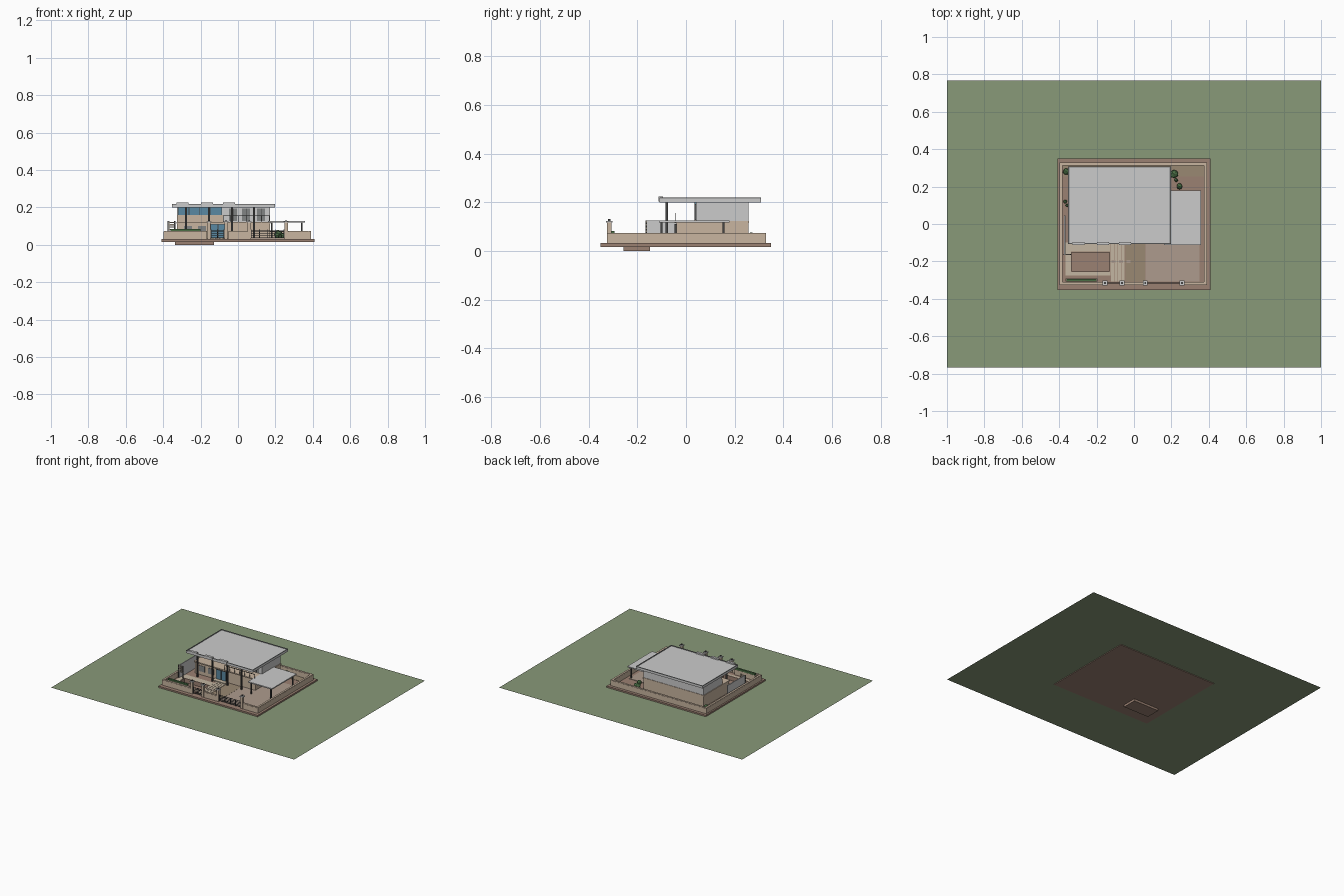
import bpy, bmesh, random
from mathutils import Vector

if "Cube" in bpy.data.objects:
    bpy.data.objects.remove(bpy.data.objects["Cube"])

random.seed(3)

def mat(name, r, g, b, a=1):
    m = bpy.data.materials.new(name)
    m.diffuse_color = (r, g, b, a)
    m.use_nodes = True
    m.node_tree.nodes["Principled BSDF"].inputs["Base Color"].default_value = m.diffuse_color
    return m

GRASS = mat("grass", 0.25, 0.32, 0.19)
EARTH = mat("earth", 0.33, 0.22, 0.17)
BEIGE = mat("beige_plaster", 0.58, 0.46, 0.35)
TILE = mat("tile", 0.55, 0.47, 0.36)
DRIVE = mat("driveway_paving", 0.42, 0.33, 0.27)
SOIL = mat("soil", 0.32, 0.25, 0.17)
GLASS = mat("blue_glass", 0.10, 0.25, 0.36)
DARK = mat("dark_metal", 0.06, 0.06, 0.06)
LEAF = mat("leaf", 0.07, 0.16, 0.06)
WINDOW = mat("grey_window", 0.22, 0.23, 0.23)

def mesh(name, bm, material=None):
    me = bpy.data.meshes.new(name)
    bm.to_mesh(me)
    bm.free()
    ob = bpy.data.objects.new(name, me)
    bpy.context.collection.objects.link(ob)
    if material:
        me.materials.append(material)
    return ob

def box(name, x, y, z, material=None):
    """Box from (min, max) pairs."""
    bm = bmesh.new()
    bmesh.ops.create_cube(bm, size=1)
    for v in bm.verts:
        v.co = Vector([(a + b) / 2 + c * (b - a) for c, (a, b) in zip(v.co, (x, y, z))])
    return mesh(name, bm, material)

def frame(name, outer, inner, z0, z1, material=None):
    """Rectangular ring; flat sheet when z0 equals z1."""
    bm = bmesh.new()
    def loop(r, z):
        x0, x1, y0, y1 = r
        return [bm.verts.new(p) for p in ((x0, y0, z), (x1, y0, z), (x1, y1, z), (x0, y1, z))]
    loops = [loop(outer, z1), loop(inner, z1)]
    if z1 > z0:
        loops += [loop(inner, z0), loop(outer, z0), loops[0]]
    for a, b in zip(loops, loops[1:]):
        for i in range(4):
            j = (i + 1) % 4
            bm.faces.new((a[i], a[j], b[j], b[i]))
    bmesh.ops.recalc_face_normals(bm, faces=bm.faces)
    return mesh(name, bm, material)

def shrub(x, y, r, z):
    bm = bmesh.new()
    bmesh.ops.create_icosphere(bm, subdivisions=2, radius=r)
    for v in bm.verts:
        v.co = v.co * random.uniform(0.88, 1.08) + Vector((x, y, z))
    mesh("shrub", bm, LEAF)
    box("shrub_stem", (x - .003, x + .003), (y - .003, y + .003), (.03, z), SOIL)

# Ground, plot slab and sunken pool
POOL = (-.337, -.128, -.256, -.148)
SLAB = (-.408, .408, -.352, .350)
frame("lawn", (-1, 1, -.768, .768), SLAB, .021, .021, GRASS)
frame("plot_slab", SLAB, POOL, .016, .032, EARTH)
px0, px1, py0, py1 = POOL
frame("pool_wall", POOL, (px0 + .004, px1 - .004, py0 + .004, py1 - .004), .001, .034, EARTH)
box("pool_floor", (px0, px1), (py0, py1), (0, .004), EARTH)

# Yard paving
frame("pool_deck", (-.365, -.125, -.275, -.1), POOL, .031, .0345, TILE)
for i in range(4):
    x = -.19 + i * .036 if i else -.124
    if i:
        x = -.124 + i * .019
    box("path_plank", (x, x + .017), (-.308, -.05), (.031, .0345), TILE)
box("soil_bed", (-.045, .06), (-.308, -.05), (.031, .034), SOIL)
for i in range(3):
    x = -.12 + i * .04
    box("stepping_stone", (x, x + .02), (-.208, -.192), (.032, .037), DRIVE)
box("driveway", (.062, .35), (-.308, .17), (.031, .035), DRIVE)
box("back_yard", (-.38, .376), (.255, .316), (.031, .034), SOIL)

# Boundary walls with copings
X0, X1, Y0, Y1, T, WZ = -.397, .391, -.325, .329, .016, .07
runs = [("left_wall", (X0, X0 + T), (Y0, Y1)), ("right_wall", (X1 - T, X1), (Y0, Y1)),
        ("back_wall", (X0 + T, X1 - T), (Y1 - T, Y1)),
        ("front_wall_left", (X0 + T, -.165), (Y0, Y0 + T)),
        ("front_wall_middle", (-.053, .05), (Y0, Y0 + T)),
        ("front_wall_right", (.268, X1 - T), (Y0, Y0 + T))]
for name, x, y in runs:
    box(name, x, y, (.03, WZ), BEIGE)
    box(name + "_coping", (x[0] + .001, x[1] - .001), (y[0] + .001, y[1] - .001), (WZ, WZ + .004), BEIGE)

# Gate pillars with caps
for x in (-.155, -.064, .06, .257):
    box("gate_pillar", (x - .009, x + .009), (Y0, Y0 + .018), (.03, .118), BEIGE)
    box("pillar_cap", (x - .013, x + .013), (Y0 - .004, Y0 + .022), (.118, .124))
    box("pillar_lamp", (x - .005, x + .005), (Y0 + .004, Y0 + .014), (.124, .131), DARK)

# Slatted gates
for name, a, b in (("walk_gate", -.146, -.073), ("car_gate", .069, .248)):
    for i in range(5):
        z = .037 + i * .010
        box(name + "_slat", (a, b), (-.318, -.314), (z, z + .003), DARK)
    n = 2 if b - a < .1 else 4
    for i in range(n + 1):
        x = a + (b - a - .004) * i / n
        box(name + "_post", (x, x + .004), (-.319, -.313), (.035, .081), DARK)

# Hedge and planter inside the front wall
box("planter", (-.365, -.195), (-.308, -.292), (.031, .07), BEIGE)
box("hedge", (-.36, -.2), (-.307, -.293), (.07, .083), LEAF)

# Left side screen with slats
box("side_screen", (-.373, -.367), (-.162, .045), (.032, .126))
for i in range(4):
    z = .078 + i * .013
    box("screen_slat", (-.378, -.335), (-.166, -.160), (z, z + .006), TILE)
for x in (-.378, -.341):
    box("screen_post", (x, x + .006), (-.167, -.160), (.032, .126), DARK)

# House storeys
HX = (-.325, .17)
box("ground_storey", HX, (-.04, .257), (.03, .116), BEIGE)
box("terrace_slab", (-.33, .175), (-.048, .26), (.115, .123), BEIGE)
box("upper_storey", HX, (.042, .257), (.122, .2))

# Upper glazing on the left, windows on the right
box("upper_glass", (-.322, -.085), (.037, .045), (.158, .199), GLASS)
box("glass_sill", (-.325, -.08), (.034, .045), (.122, .158), BEIGE)
for i in range(5):
    x = -.322 + i * .0585
    box("glass_mullion", (x, x + .003), (.035, .04), (.158, .199), DARK)
for x in (-.048, .022, .102):
    box("upper_window", (x, x + .043), (.037, .045), (.128, .194), WINDOW)
    box("window_bar", (x + .02, x + .023), (.035, .039), (.128, .194), DARK)

# Ground floor openings
box("front_door", (-.145, -.07), (-.045, -.035), (.034, .108), GLASS)
frame_posts = (-.149, -.109, -.07)
for x in frame_posts:
    box("door_frame", (x, x + .004), (-.047, -.038), (.034, .112), DARK)
box("door_head", (-.149, -.066), (-.047, -.038), (.108, .112), DARK)
box("entrance_step", (-.16, -.055), (-.075, -.04), (.032, .040), TILE)
for x in (-.29, -.215):
    box("ground_window", (x, x + .045), (-.043, -.037), (.058, .1), WINDOW)

# Terrace railing
box("rail_top", (-.08, .17), (-.046, -.043), (.153, .157), DARK)
for i in range(7):
    x = -.08 + i * .041
    box("rail_post", (x, x + .003), (-.046, -.043), (.123, .155), DARK)

# Main roof with low rim
R = (-.352, .197, -.108, .308)
box("roof", R[:2], R[2:], (.2, .215))
frame("roof_rim", R, (R[0] + .006, R[1] - .006, R[2] + .006, R[3] - .006), .214, .219, WINDOW)

# Porch columns with roof brackets
for x in (-.278, -.155, -.032, .085):
    box("porch_column", (x - .005, x + .005), (-.085, -.075), (.03, .201), DARK)
for x in (-.296, -.166, -.048):
    box("roof_bracket", (x - .032, x + .032), (-.113, -.095), (.203, .225))

# Carport
box("carport_roof", (.16, .358), (-.112, .178), (.118, .126))
for x in (.18, .342):
    for y in (-.1, .155):
        box("carport_post", (x - .004, x + .004), (y - .004, y + .004), (.03, .119), DARK)

# Shrubs
for x, y, r, z in ((.215, .266, .022, .055), (.243, .202, .016, .047), (-.362, .28, .018, .055),
                   (-.368, .12, .01, .05), (-.358, .1, .008, .046), (.225, .235, .01, .045)):
    shrub(x, y, r, z)
